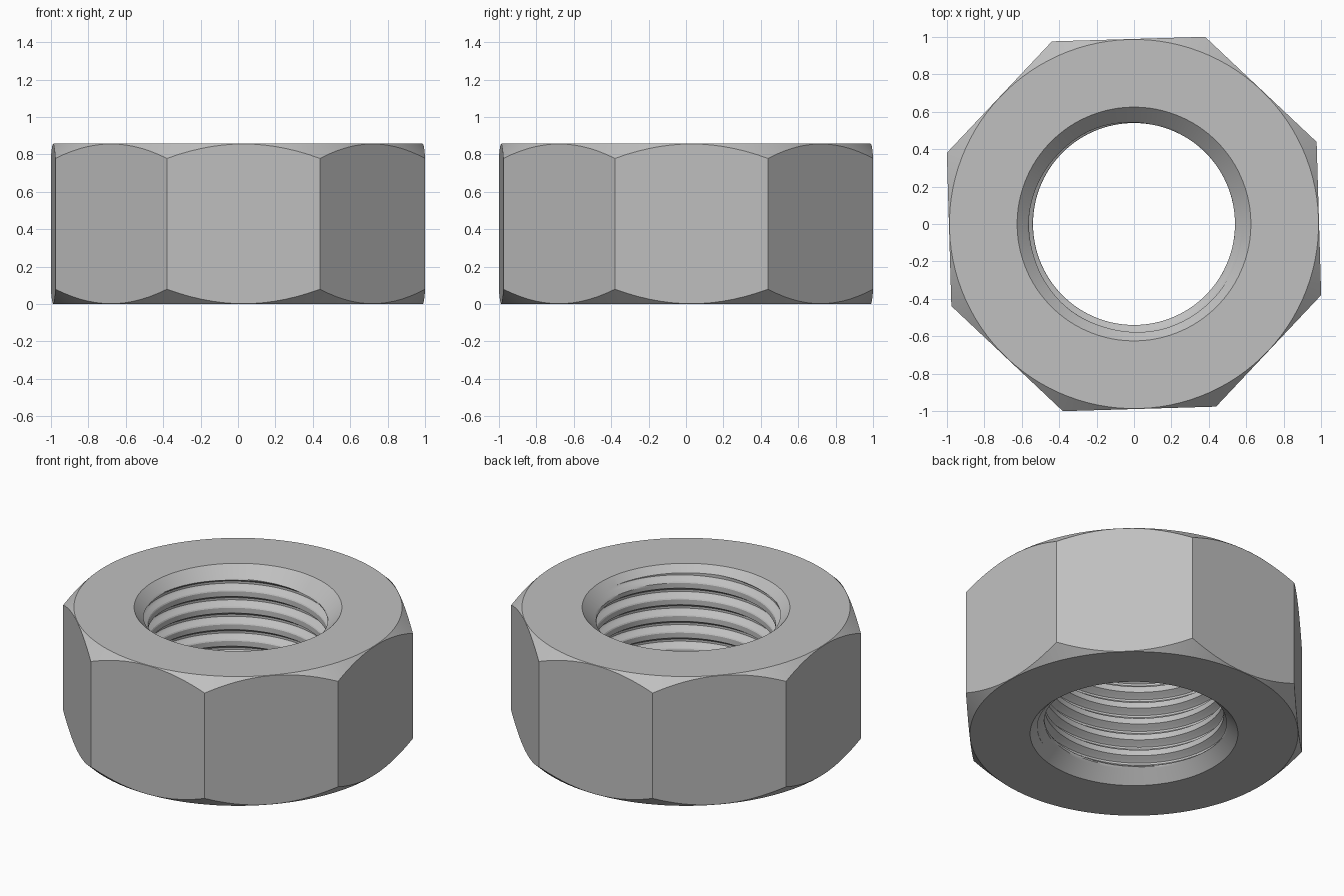
import bpy
import bmesh
from math import cos, sin, pi, radians

cube = bpy.data.objects.get("Cube")
if cube:
    bpy.data.objects.remove(cube)

# Main dimensions
HEIGHT = 0.858
SIDES = 8
PER_SIDE = 14
COLUMNS = SIDES * PER_SIDE
CORNER_ANGLE = radians(69.2)
APOTHEM = 0.989
FACE_RADIUS = 0.987
CHAMFER_SLOPE = 0.95

# Thread dimensions
MOUTH = 0.625
MAJOR = 0.582
MINOR = 0.54
PITCH = 0.11
STEPS = 16
CREST, ROOT = 0.35, 0.17
FLANK = (1 - CREST - ROOT) / 2
LEAD = MOUTH - MAJOR


def thread_radius(phase):
    """Trapezoid thread section: crest, flank, root, flank."""
    if phase < CREST:
        return MINOR
    if phase < CREST + FLANK:
        return MINOR + (MAJOR - MINOR) * (phase - CREST) / FLANK
    if phase < CREST + FLANK + ROOT:
        return MAJOR
    return MINOR + (MAJOR - MINOR) * (1 - phase) / FLANK


def section(column):
    """Closed radius and height loop of the nut at one column."""
    bend = (column % PER_SIDE) / PER_SIDE * 2 * pi / SIDES - pi / SIDES
    outer = APOTHEM / cos(bend)
    drop = (outer - FACE_RADIUS) * CHAMFER_SLOPE
    loop = [(MOUTH, 0), (FACE_RADIUS, 0), (outer, drop),
            (outer, HEIGHT - drop), (FACE_RADIUS, HEIGHT), (MOUTH, HEIGHT)]
    # Helical rows run down the bore and stop at the two countersinks
    turns = int(HEIGHT / PITCH) + 2
    for row in range(turns * STEPS, -2 * STEPS, -1):
        z = (row / STEPS + column / COLUMNS) * PITCH
        z = min(max(z, LEAD), HEIGHT - LEAD)
        cone = MOUTH - min(z, HEIGHT - z)
        loop.append((max(thread_radius(row % STEPS / STEPS), cone), z))
    return loop


# Nut body with chamfered corners and threaded bore
bm = bmesh.new()
rings = []
for column in range(COLUMNS + 1):
    angle = CORNER_ANGLE + 2 * pi * column / COLUMNS
    rings.append([bm.verts.new((r * cos(angle), r * sin(angle), z))
                  for r, z in section(column)])
for a, b in zip(rings, rings[1:]):
    for i in range(len(a)):
        j = (i + 1) % len(a)
        bm.faces.new((a[i], b[i], b[j], a[j]))
bmesh.ops.remove_doubles(bm, verts=bm.verts, dist=0.0001)
bmesh.ops.recalc_face_normals(bm, faces=bm.faces)
mesh = bpy.data.meshes.new("octagonal_nut")
bm.to_mesh(mesh)
bm.free()
nut = bpy.data.objects.new("octagonal_nut", mesh)
bpy.context.collection.objects.link(nut)

# Plain steel colour
steel = bpy.data.materials.new("steel_grey")
steel.use_nodes = True
grey = (0.527, 0.527, 0.527, 1)
steel.diffuse_color = grey
steel.node_tree.nodes["Principled BSDF"].inputs["Base Color"].default_value = grey
mesh.materials.append(steel)

# Smooth curved surfaces, crisp edges
bpy.ops.object.select_all(action="DESELECT")
nut.select_set(True)
bpy.context.view_layer.objects.active = nut
bpy.ops.object.shade_smooth_by_angle(angle=radians(25))
